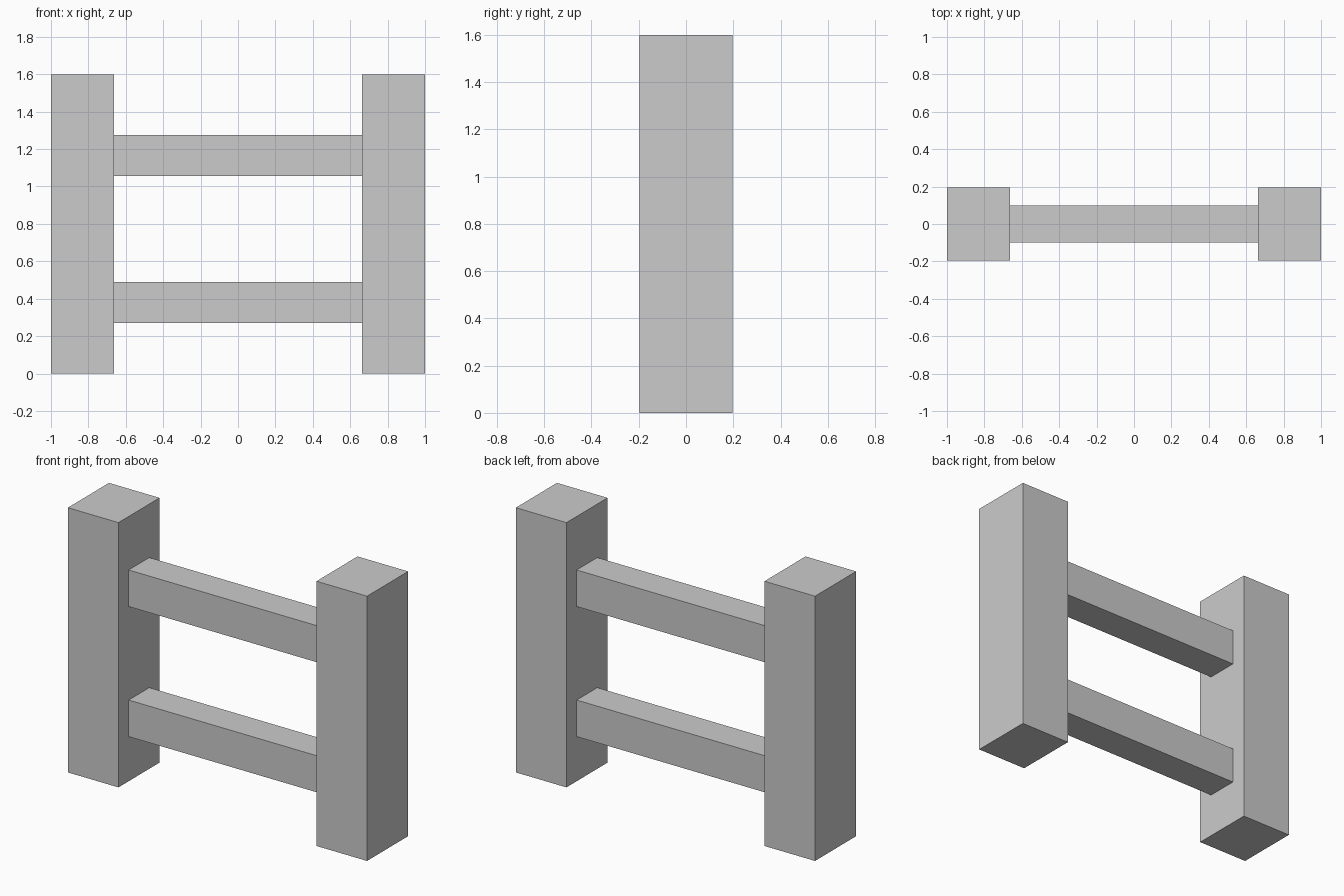
import bpy

if "Cube" in bpy.data.objects:
    bpy.data.objects.remove(bpy.data.objects["Cube"])


def box(name, size, center):
    bpy.ops.mesh.primitive_cube_add(size=1, location=center)
    obj = bpy.context.object
    obj.name = name
    obj.scale = size
    bpy.ops.object.transform_apply(location=False, rotation=False, scale=True)
    return obj


POST_W, POST_D, HEIGHT = 0.338, 0.392, 1.6
RAIL_D, RAIL_H = 0.197, 0.221
SPAN = 2 - 2 * POST_W

# Upright posts at both ends
for side, sign in (("left", -1), ("right", 1)):
    box(f"{side}_post", (POST_W, POST_D, HEIGHT),
        (sign * (1 - POST_W / 2), 0, HEIGHT / 2))

# Horizontal rails fitted between the posts
for level, z in (("lower", 0.38), ("upper", 1.166)):
    box(f"{level}_rail", (SPAN, RAIL_D, RAIL_H), (0, 0, z))
